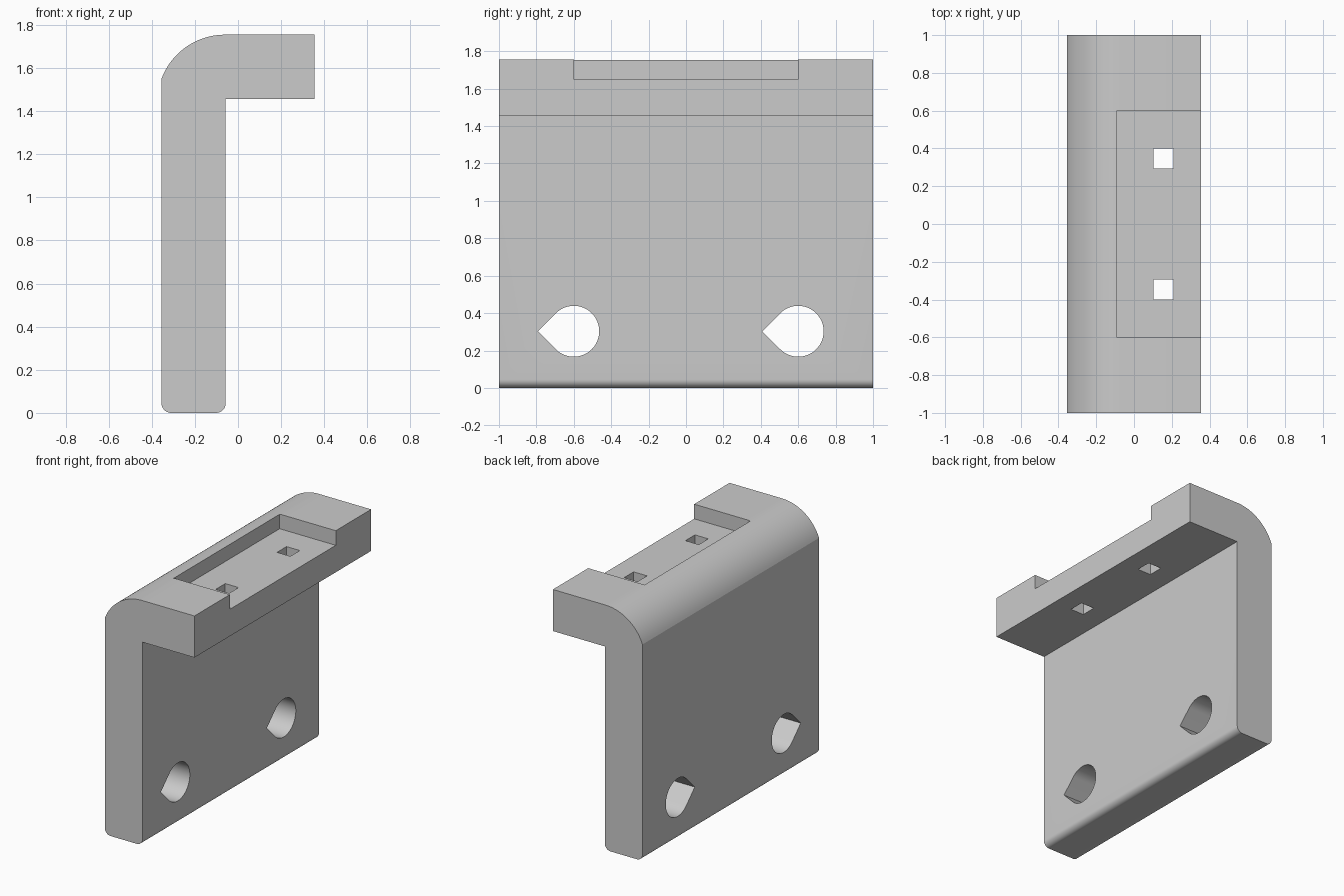
import bpy
import bmesh
import math
from mathutils import Vector

cube = bpy.data.objects.get("Cube")
if cube:
    bpy.data.objects.remove(cube, do_unlink=True)

grey = bpy.data.materials.new("light grey")
grey.use_nodes = True
colour = (0.6, 0.6, 0.6, 1)
grey.diffuse_color = colour
grey.node_tree.nodes["Principled BSDF"].inputs["Base Color"].default_value = colour


def arc(cx, cy, r, start, end, steps):
    """Points along a circular arc, angles in degrees."""
    angles = [math.radians(start + (end - start) * i / steps) for i in range(steps + 1)]
    return [(cx + r * math.cos(a), cy + r * math.sin(a)) for a in angles]


def prism(name, points, sweep):
    """Closed solid made by sweeping a 3D outline along a vector."""
    bm = bmesh.new()
    face = bm.faces.new([bm.verts.new(p) for p in points])
    result = bmesh.ops.extrude_face_region(bm, geom=[face])
    moved = [v for v in result["geom"] if isinstance(v, bmesh.types.BMVert)]
    bmesh.ops.translate(bm, verts=moved, vec=Vector(sweep))
    bmesh.ops.recalc_face_normals(bm, faces=bm.faces)
    mesh = bpy.data.meshes.new(name)
    bm.to_mesh(mesh)
    bm.free()
    mesh.materials.append(grey)
    obj = bpy.data.objects.new(name, mesh)
    bpy.context.collection.objects.link(obj)
    return obj


def box(name, x0, x1, y0, y1, z0, z1):
    base = [(x0, y0, z0), (x1, y0, z0), (x1, y1, z0), (x0, y1, z0)]
    return prism(name, base, (0, 0, z1 - z0))


# Angled bracket: plate with rounded foot, rounded shoulder and a top flange
left, inner, right = -0.355, -0.057, 0.355
top, under = 1.755, 1.457
foot, shoulder = 0.045, 0.315
shoulder_x = -0.06
end_angle = 180 - math.degrees(math.acos((shoulder_x - left) / shoulder))
profile = (
    arc(left + foot, foot, foot, 180, 270, 10)
    + arc(inner - foot, foot, foot, 270, 360, 10)
    + [(inner, under), (right, under), (right, top)]
    + arc(shoulder_x, top - shoulder, shoulder, 90, end_angle, 24)
)
bracket = prism("bracket", [(x, -1, z) for x, z in profile], (0, 2, 0))

# Shallow pocket open at the flange edge
cutters = [box("pocket_cutter", -0.09, 0.5, -0.6, 0.6, 1.65, 1.9)]

# Teardrop holes through the plate and square holes through the flange
hole_z, hole_r = 0.303, 0.136
for side, y in (("front", -1), ("back", 1)):
    hole_y = 0.6 * y
    drop = arc(hole_y, hole_z, hole_r, -135, 135, 48)
    drop.append((hole_y - hole_r * math.sqrt(2), hole_z))
    cutters.append(prism(side + "_teardrop_cutter", [(-0.5, a, b) for a, b in drop], (0.6, 0, 0)))
    mid = 0.347 * y
    cutters.append(box(side + "_square_cutter", 0.104, 0.21, mid - 0.054, mid + 0.054, 1.3, 1.8))

for cutter in cutters:
    cutter.hide_render = True
    cutter.hide_set(True)
    mod = bracket.modifiers.new(cutter.name, "BOOLEAN")
    mod.operation = "DIFFERENCE"
    mod.solver = "EXACT"
    mod.object = cutter

# Bake the cuts, then smooth only the curved surfaces
bpy.ops.object.select_all(action="DESELECT")
bracket.select_set(True)
bpy.context.view_layer.objects.active = bracket
for mod in list(bracket.modifiers):
    bpy.ops.object.modifier_apply(modifier=mod.name)
for cutter in cutters:
    bpy.data.objects.remove(cutter, do_unlink=True)
bpy.ops.object.shade_smooth_by_angle(angle=math.radians(20))
